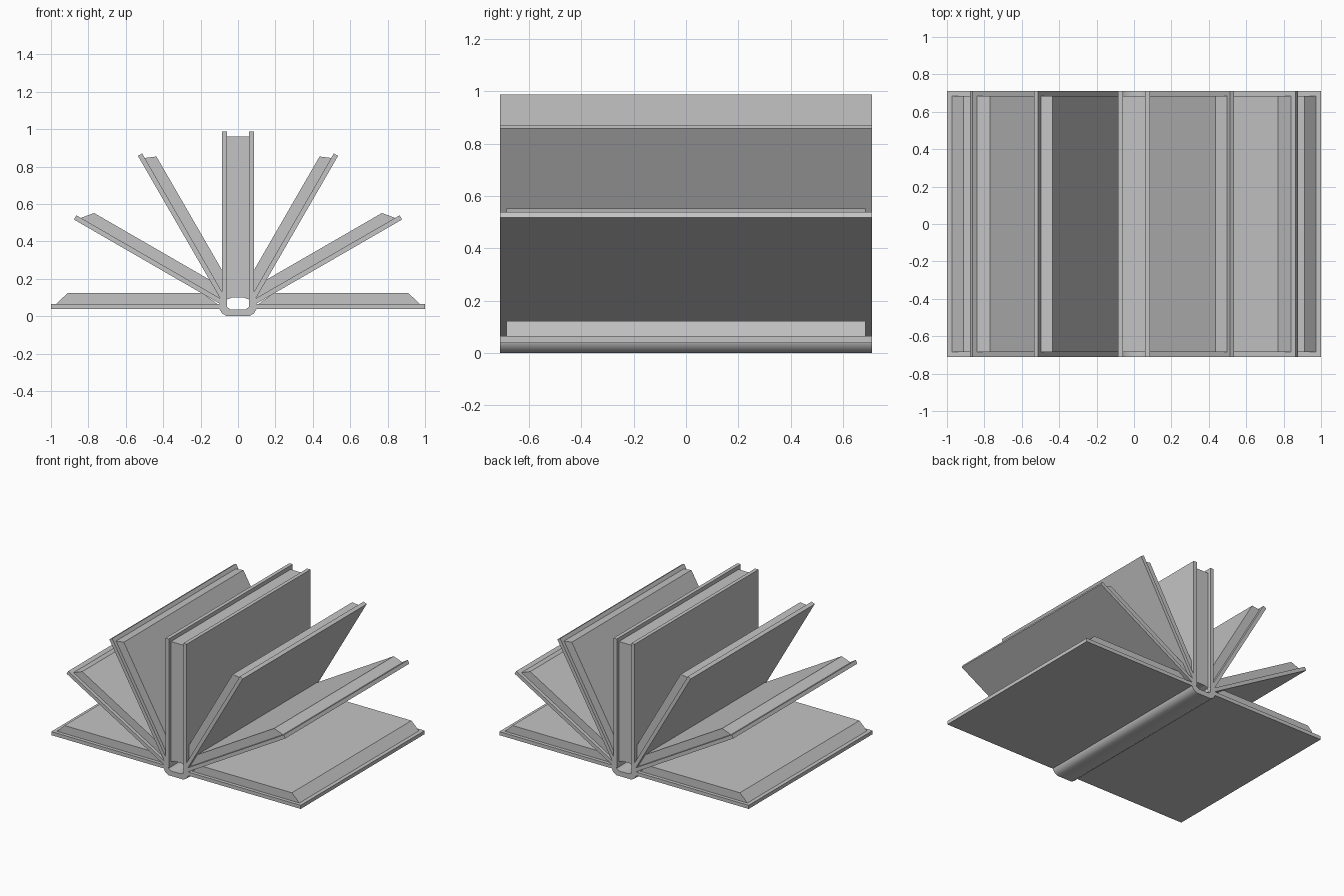
import bpy, bmesh
from math import radians
from mathutils import Matrix, Vector

old = bpy.data.objects.get("Cube")
if old:
    bpy.data.objects.remove(old, do_unlink=True)

grey = bpy.data.materials.new("plain_grey")
grey.use_nodes = True
grey.diffuse_color = (0.55, 0.55, 0.55, 1)
grey.node_tree.nodes["Principled BSDF"].inputs["Base Color"].default_value = grey.diffuse_color

COVER_Y, PAGE_Y = 0.71, 0.685
BOARD = 0.026      # cover thickness
STACK = 0.084      # height of the page surface above the outer cover face


def extrude(name, outline, half_depth, mirror=True):
    """Extrude an (x, z) outline along y, optionally mirrored across x."""
    bm = bmesh.new()
    face = bm.faces.new([bm.verts.new((x, -half_depth, z)) for x, z in outline])
    moved = bmesh.ops.extrude_face_region(bm, geom=[face])["geom"]
    bmesh.ops.translate(bm, vec=(0, 2 * half_depth, 0),
                        verts=[g for g in moved if isinstance(g, bmesh.types.BMVert)])
    bmesh.ops.recalc_face_normals(bm, faces=bm.faces)
    mesh = bpy.data.meshes.new(name)
    bm.to_mesh(mesh)
    bm.free()
    mesh.materials.append(grey)
    obj = bpy.data.objects.new(name, mesh)
    bpy.context.collection.objects.link(obj)
    if mirror:
        obj.modifiers.new("Mirror", 'MIRROR').use_axis[0] = True
    return obj


def fan(outline, hinge, angle):
    """Turn a flat outline about its hinge point."""
    turn = Matrix.Rotation(radians(angle), 2)
    return [turn @ Vector(p) + Vector(hinge) for p in outline]


# Covers fanned open: name, angle, hinge, length, slant of the page ends
leaves = [
    ("flat", 0, (0.07, 0.039), 0.93, 0.06),
    ("low", 30, (0.072, 0.052), 0.93, 0.048),
    ("high", 60, (0.08, 0.069), 0.91, 0.024),
]
for name, angle, hinge, length, slant in leaves:
    board = [(0, 0), (length, 0), (length, BOARD), (0, BOARD)]
    extrude(name + "_covers", fan(board, hinge, angle), COVER_Y)
    edge = length - 0.028
    pages = [(0.04, BOARD), (edge, BOARD), (edge - slant, STACK), (0.12, STACK)]
    extrude(name + "_pages", fan(pages, hinge, angle), PAGE_Y)

# Closed book standing in the middle
extrude("upright_covers", [(0.058, 0.06), (0.085, 0.06), (0.085, 0.988), (0.058, 0.988)], COVER_Y)
extrude("upright_pages", [(-0.058, 0.09), (-0.03, 0.1), (0.03, 0.1), (0.058, 0.09),
                          (0.058, 0.96), (-0.058, 0.96)], PAGE_Y, mirror=False)

# Spine trough with a hollow along its length
half = [(0.06, 0), (0.085, 0.015), (0.1, 0.04), (0.1, 0.065), (0.085, 0.1),
        (0.06, 0.1), (0.06, 0.05), (0.04, 0.036)]
spine = extrude("spine", half + [(-x, z) for x, z in reversed(half)], COVER_Y, mirror=False)
bpy.context.view_layer.objects.active = spine
spine.select_set(True)
bpy.ops.object.shade_smooth_by_angle(angle=radians(40))
